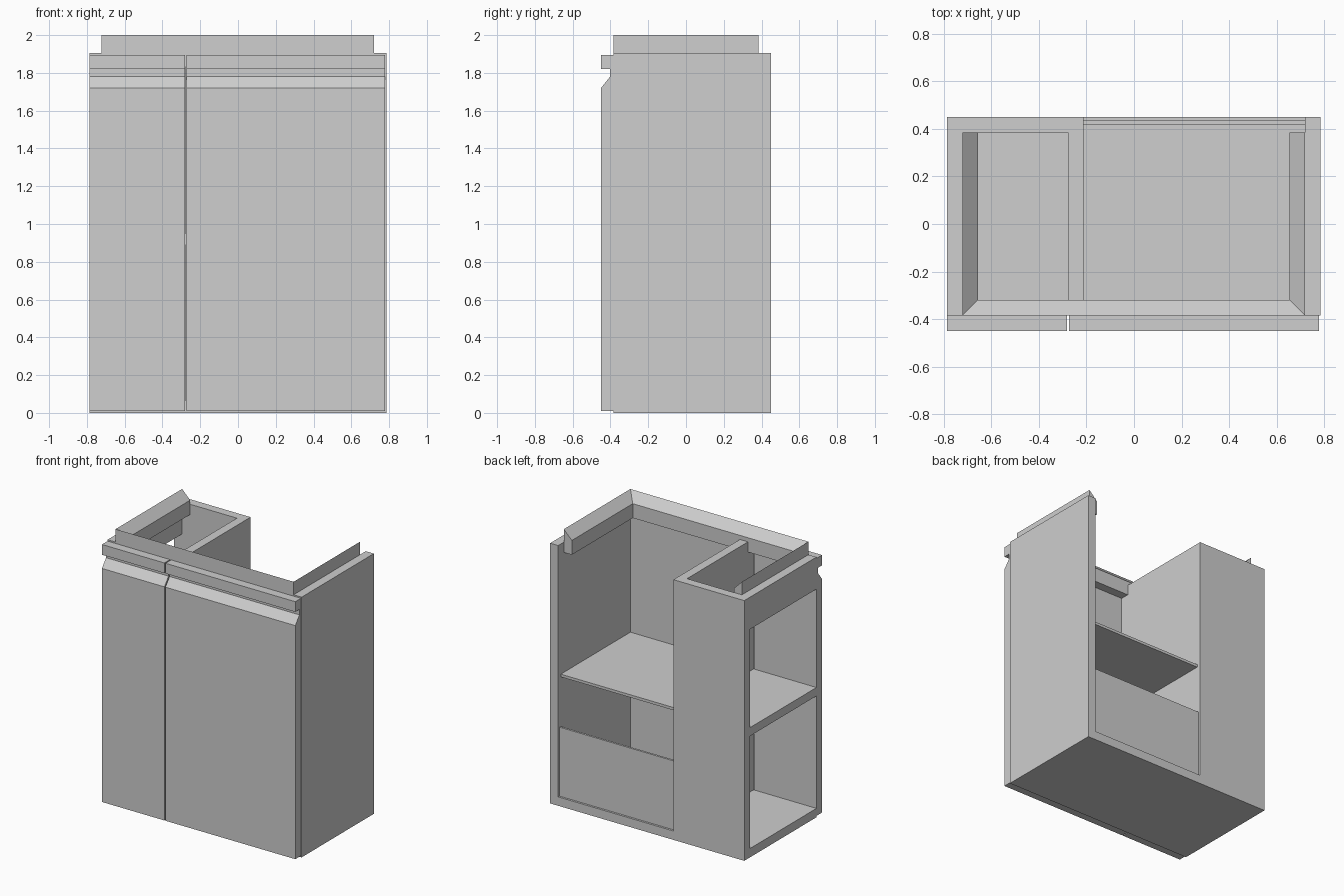
import bpy
import bmesh

if "Cube" in bpy.data.objects:
    bpy.data.objects.remove(bpy.data.objects["Cube"], do_unlink=True)

GREY = (0.62, 0.62, 0.62, 1)
mat = bpy.data.materials.new("light_grey")
mat.use_nodes = True
mat.diffuse_color = GREY
mat.node_tree.nodes["Principled BSDF"].inputs["Base Color"].default_value = GREY


def loft(name, rings):
    """Skin a row of matching closed rings and cap both ends."""
    bm = bmesh.new()
    rows = [[bm.verts.new(p) for p in ring] for ring in rings]
    n = len(rows[0])
    for a, b in zip(rows, rows[1:]):
        for i in range(n):
            j = (i + 1) % n
            bm.faces.new((a[i], a[j], b[j], b[i]))
    bm.faces.new(rows[0])
    bm.faces.new(rows[-1])
    bmesh.ops.recalc_face_normals(bm, faces=bm.faces)
    mesh = bpy.data.meshes.new(name)
    bm.to_mesh(mesh)
    bm.free()
    mesh.materials.append(mat)
    obj = bpy.data.objects.new(name, mesh)
    bpy.context.collection.objects.link(obj)
    return obj


def board(name, xs, ys, zs):
    """Rectangular board between pairs of limits."""
    (y0, y1), (z0, z1) = ys, zs
    section = [(y0, z0), (y1, z0), (y1, z1), (y0, z1)]
    return loft(name, [[(x, y, z) for y, z in section] for x in xs])


# Main limits of the carcass
T = 0.065
LEFT, RIGHT = -0.787, 0.785
FRONT, BACK = -0.385, 0.45
TOP = 1.905
DIV = -0.278                 # outer face of the divider
INNER = DIV + T              # edge of the wide open bay
BAY = (INNER, RIGHT - T)
NICHE = (LEFT, DIV)
NICHE_DEPTH = (FRONT, BACK - T)

# Carcass boards
board("floor_board", (LEFT, RIGHT), (FRONT, BACK), (0, T))
board("side_panel", (RIGHT - T, RIGHT), (FRONT, BACK), (T, TOP))
board("divider_panel", (DIV, INNER), NICHE_DEPTH, (T, TOP))
board("column_back", (LEFT, INNER), (BACK - T, BACK), (T, TOP))
board("column_top_rail", (LEFT, LEFT + T), NICHE_DEPTH, (1.67, TOP))
board("column_shelf", NICHE, NICHE_DEPTH, (0.888, 0.95))

# Thin shelf and low back panel of the wide bay
board("bay_shelf", BAY, (FRONT, 0.42), (0.932, 0.952))
board("low_back_panel", BAY, (0.42, 0.435), (T, 0.57))

# Doors with a bevelled finger groove under the top strip
door_profile = [(FRONT, 0.01), (-0.45, 0.01), (-0.45, 1.72), (-0.402, 1.78),
                (-0.402, 1.82), (-0.45, 1.82), (-0.45, 1.895), (FRONT, 1.895)]
for name, xs in (("narrow_door", (LEFT, -0.281)), ("wide_door", (-0.273, 0.779))):
    loft(name, [[(x, y, z) for y, z in door_profile] for x in xs])

# Mitred U-shaped rim, sloping down towards the inside
rim_profile = [(0, 1.83), (0, 2.0), (T, 1.935), (T, 1.83)]
x0, x1, y1 = LEFT + T, RIGHT - T, BACK - T
corners = [(x0, y1, 1, 0), (x0, FRONT, 1, 1), (x1, FRONT, -1, 1), (x1, y1, -1, 0)]
loft("top_rim", [[(x + dx * d, y + dy * d, z) for d, z in rim_profile]
                 for x, y, dx, dy in corners])
